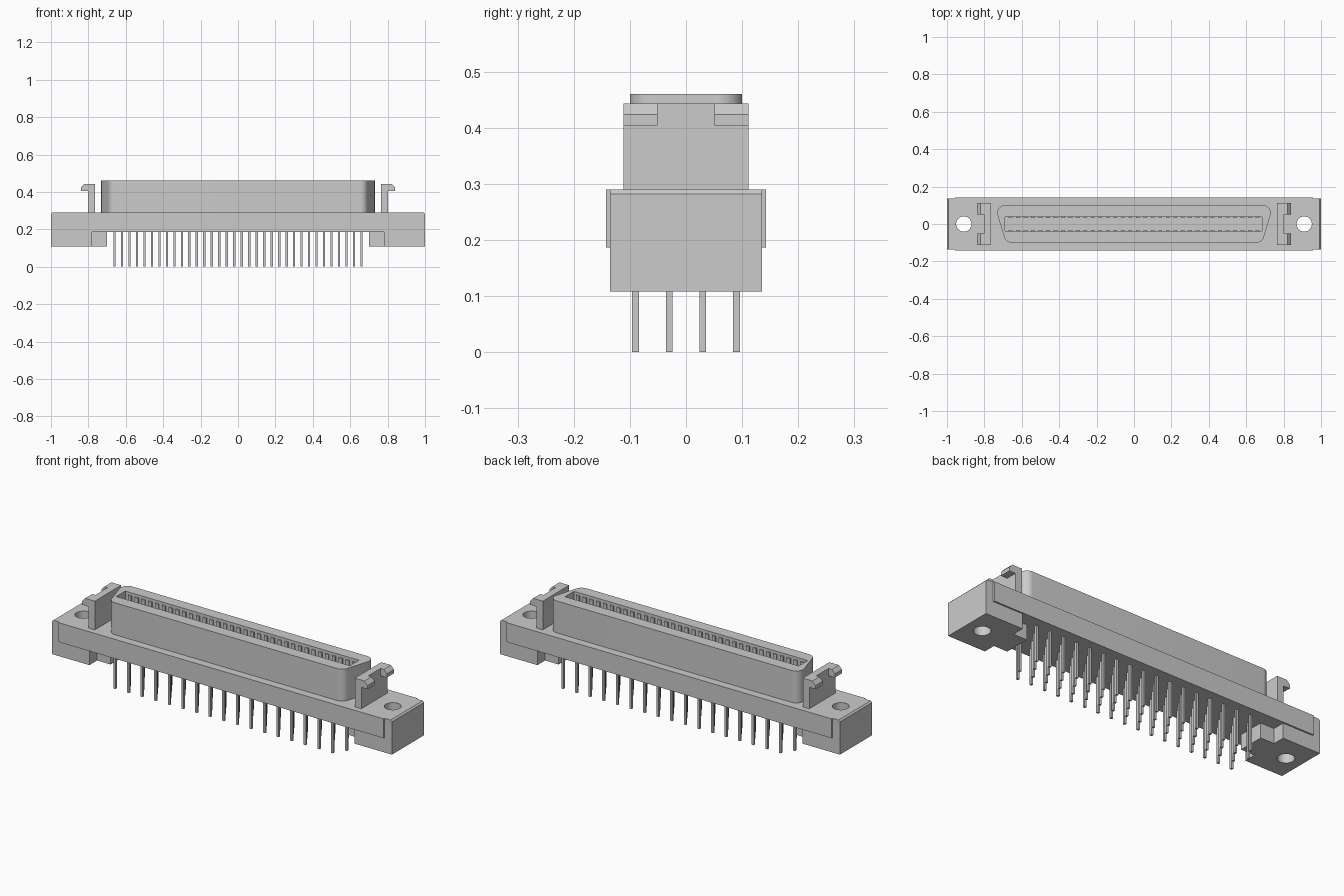
import bpy, bmesh, math
from mathutils import Vector

cube = bpy.data.objects.get("Cube")
if cube:
    bpy.data.objects.remove(cube)

grey = bpy.data.materials.new("plain grey")
grey.use_nodes = True
GREY = (0.6, 0.6, 0.6, 1)
grey.diffuse_color = GREY
grey.node_tree.nodes["Principled BSDF"].inputs["Base Color"].default_value = GREY


def finish(name, bm):
    bmesh.ops.recalc_face_normals(bm, faces=bm.faces)
    mesh = bpy.data.meshes.new(name)
    bm.to_mesh(mesh)
    bm.free()
    mesh.materials.append(grey)
    obj = bpy.data.objects.new(name, mesh)
    bpy.context.collection.objects.link(obj)
    return obj


def add_box(bm, x, y, z):
    """Box between the given (low, high) pairs."""
    verts = bmesh.ops.create_cube(bm, size=1)["verts"]
    for v in verts:
        v.co = Vector([(a + b) / 2 + c * (b - a) for (a, b), c in zip((x, y, z), v.co)])


def add_prism(bm, points, along):
    """Extrude a closed outline of 3D points along a vector."""
    face = bm.faces.new([bm.verts.new(p) for p in points])
    out = bmesh.ops.extrude_face_region(bm, geom=[face], use_keep_orig=True)["geom"]
    moved = [g for g in out if isinstance(g, bmesh.types.BMVert)]
    bmesh.ops.translate(bm, verts=moved, vec=along)


def cut(obj, cutter):
    """Subtract the cutter and remove it."""
    mod = obj.modifiers.new("cut", 'BOOLEAN')
    mod.operation = 'DIFFERENCE'
    mod.solver = 'EXACT'
    mod.object = cutter
    bpy.context.view_layer.objects.active = obj
    bpy.ops.object.modifier_apply(modifier=mod.name)
    bpy.data.objects.remove(cutter)


def smooth(obj):
    bpy.ops.object.select_all(action='DESELECT')
    obj.select_set(True)
    bpy.context.view_layer.objects.active = obj
    bpy.ops.object.shade_smooth_by_angle(angle=math.radians(30))


FLOOR, DECK = 0.187, 0.29

# Housing: bar with a deep block at each end and a chamfered top corner
half = [(0.992, DECK), (1, DECK - 0.008), (1, 0.108), (0.78, 0.108), (0.78, FLOOR)]
outline = half + [(-x, z) for x, z in reversed(half)]
bm = bmesh.new()
add_prism(bm, [(x, -0.135, z) for x, z in outline], (0, 0.27, 0))
housing = finish("housing", bm)

# Screw holes through the end blocks
bm = bmesh.new()
for side in (-1, 1):
    ring = [math.tau * i / 32 for i in range(32)]
    add_prism(bm, [(side * 0.91 + 0.041 * math.cos(a), 0.041 * math.sin(a), 0) for a in ring],
              (0, 0, 0.5))
cut(housing, finish("hole_cutter", bm))
smooth(housing)

# Narrow tabs on the inner sides of the blocks
bm = bmesh.new()
for side in (-1, 1):
    add_box(bm, sorted((side * 0.70, side * 0.78)), (-0.07, 0.07), (0.108, FLOOR))
finish("block_tabs", bm)

# Thin rails along the front and back
bm = bmesh.new()
for side in (-1, 1):
    add_box(bm, (-0.957, 0.957), sorted((side * 0.135, side * 0.143)), (FLOOR, DECK))
finish("side_rails", bm)

# D-shaped shroud with rounded corners
corners = [Vector(p) for p in ((0.745, 0.1), (-0.745, 0.1), (-0.685, -0.1), (0.685, -0.1))]
radius, points = 0.04, []
for i, p in enumerate(corners):
    a = (corners[i - 1] - p).normalized()
    b = (corners[(i + 1) % 4] - p).normalized()
    angle = a.angle(b)
    centre = p + (a + b).normalized() * radius / math.sin(angle / 2)
    trim = radius / math.tan(angle / 2)
    start, end = p + a * trim - centre, p + b * trim - centre
    for k in range(9):
        points.append(centre + start.lerp(end, k / 8).normalized() * radius)
bm = bmesh.new()
add_prism(bm, [(p.x, p.y, DECK) for p in points], (0, 0, 0.17))
shroud = finish("shroud", bm)
bm = bmesh.new()
add_box(bm, (-0.69, 0.685), (-0.038, 0.038), (0.31, 0.5))
cut(shroud, finish("slot_cutter", bm))
smooth(shroud)

# Contacts lining both walls of the slot, and staggered solder pins below
COLUMNS, PITCH = 34, 0.04
contacts, pins = bmesh.new(), bmesh.new()
for i in range(COLUMNS):
    x = (i - (COLUMNS - 1) / 2) * PITCH
    for side in (-1, 1):
        add_box(contacts, (x - 0.01, x + 0.01), sorted((side * 0.031, side * 0.038)),
                (0.31, 0.445))
    for y in ((-0.09, 0.03) if i % 2 == 0 else (-0.03, 0.09)):
        add_box(pins, (x - 0.006, x + 0.006), (y - 0.006, y + 0.006), (0, FLOOR))
finish("slot_contacts", contacts)
finish("solder_pins", pins)

# Latches: upright plate with two outward hooks
for side, name in ((1, "left_latch"), (-1, "right_latch")):
    bm = bmesh.new()
    add_box(bm, sorted((side * 0.765, side * 0.803)), (-0.111, 0.111), (DECK, 0.443))
    hook = [(0.803, 0.404), (0.84, 0.404), (0.84, 0.424), (0.822, 0.443), (0.803, 0.443)]
    for y in (-0.111, 0.051):
        add_prism(bm, [(side * x, y, z) for x, z in hook], (0, 0.06, 0))
    finish(name, bm)
